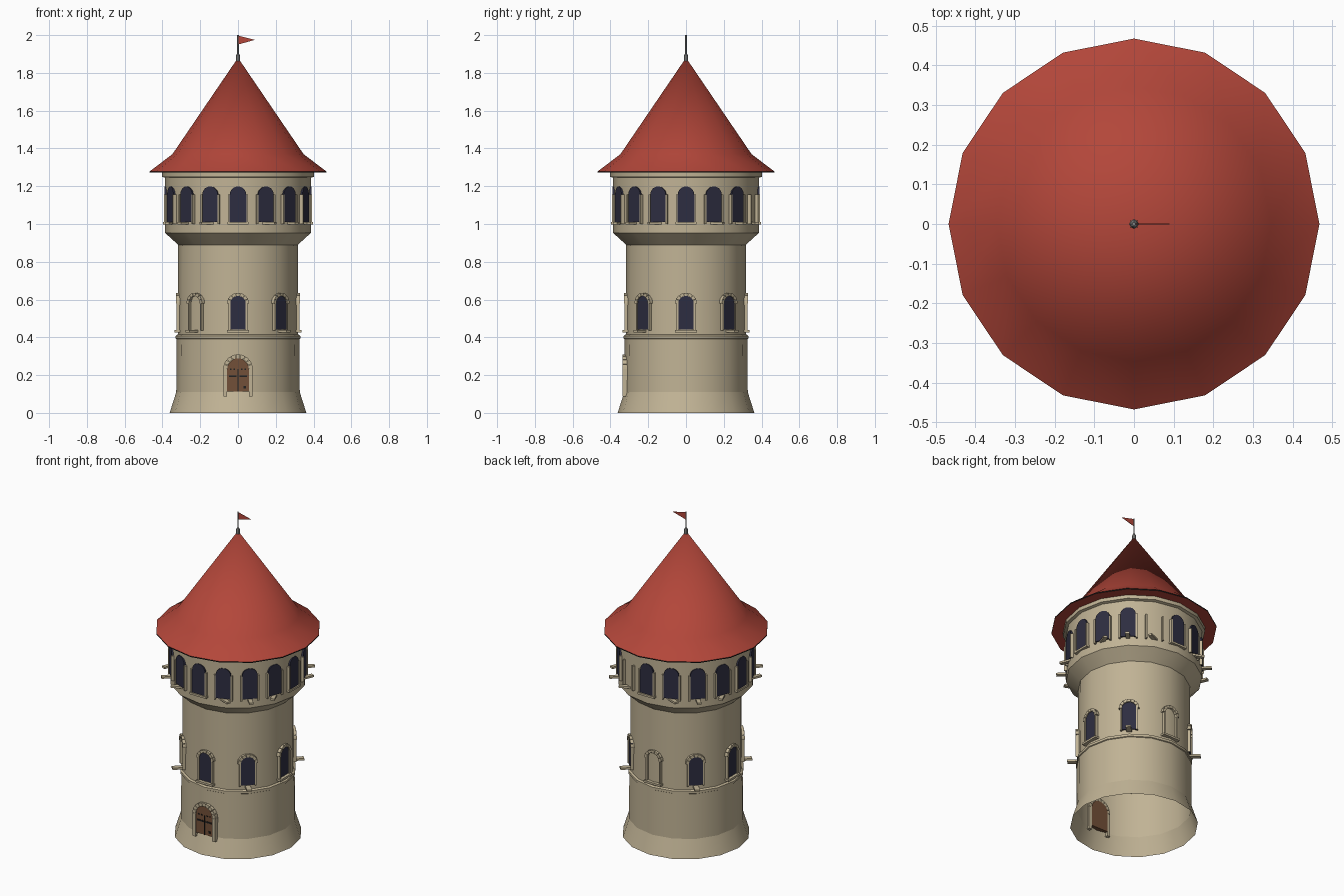
import bpy, bmesh, math
from mathutils import Matrix, Vector

cube = bpy.data.objects.get("Cube")
if cube:
    bpy.data.objects.remove(cube, do_unlink=True)


def material(name, rgb):
    m = bpy.data.materials.new(name)
    m.use_nodes = True
    m.diffuse_color = (*rgb, 1)
    bsdf = next(n for n in m.node_tree.nodes if n.type == 'BSDF_PRINCIPLED')
    bsdf.inputs["Base Color"].default_value = (*rgb, 1)
    bsdf.inputs["Roughness"].default_value = 0.9
    return m


STONE = material("pale stone", (0.53, 0.45, 0.30))
ROOF = material("red roof", (0.45, 0.062, 0.042))
GLASS = material("dark glass", (0.027, 0.027, 0.052))
WOOD = material("brown wood", (0.17, 0.08, 0.04))
IRON = material("black iron", (0.015, 0.015, 0.015))
METAL = material("grey metal", (0.25, 0.25, 0.24))

SIDES = 16


def finish(bm, name, mat, matrix=None, smooth=False):
    bmesh.ops.recalc_face_normals(bm, faces=bm.faces)
    me = bpy.data.meshes.new(name)
    bm.to_mesh(me)
    bm.free()
    me.materials.append(mat)
    ob = bpy.data.objects.new(name, me)
    bpy.context.collection.objects.link(ob)
    if matrix:
        ob.matrix_world = matrix
    if smooth:
        bpy.ops.object.select_all(action='DESELECT')
        ob.select_set(True)
        bpy.context.view_layer.objects.active = ob
        bpy.ops.object.shade_smooth_by_angle(angle=math.radians(30))
    return ob


def lathe(name, profile, mat, sides=SIDES):
    """Spin an (r, z) profile around the z axis."""
    bm = bmesh.new()
    verts = [bm.verts.new((r, 0, z)) for r, z in profile]
    edges = [bm.edges.new(p) for p in zip(verts, verts[1:])]
    bmesh.ops.spin(bm, geom=verts + edges, axis=(0, 0, 1), cent=(0, 0, 0),
                   angle=math.tau, steps=sides, use_merge=True)
    bmesh.ops.remove_doubles(bm, verts=bm.verts, dist=1e-5)
    return finish(bm, name, mat, smooth=True)


def turn(a):
    """Rotation bringing a front part to angle a, counted from the front to +x."""
    return Matrix.Rotation(math.radians(a), 4, 'Z')


def panel(name, outline, front, depth, mat, a=0, inner=None):
    """Extrude a front-facing outline inwards; with inner it becomes an open band."""
    bm = bmesh.new()
    out = [bm.verts.new((x, -front, z)) for x, z in outline]
    if inner:
        inn = [bm.verts.new((x, -front, z)) for x, z in inner]
        faces = [bm.faces.new((out[i], out[i + 1], inn[i + 1], inn[i]))
                 for i in range(len(out) - 1)]
    else:
        faces = [bm.faces.new(out)]
    ext = bmesh.ops.extrude_face_region(bm, geom=faces, use_keep_orig=True)
    moved = [g for g in ext["geom"] if isinstance(g, bmesh.types.BMVert)]
    bmesh.ops.translate(bm, verts=moved, vec=(0, depth, 0))
    return finish(bm, name, mat, turn(a))


def arc(r, z, start=180, end=0, n=10):
    return [(r * math.cos(math.radians(start + (end - start) * i / n)),
             z + r * math.sin(math.radians(start + (end - start) * i / n)))
            for i in range(n + 1)]


def arch(r, bottom, spring):
    return [(-r, bottom)] + arc(r, spring) + [(r, bottom)]


def rect(x0, x1, z0, z1):
    return [(x0, z0), (x0, z1), (x1, z1), (x1, z0)]


def arch_stones(name, r0, r1, z, front, depth, count, a=0):
    """Separate wedge stones around an arch."""
    step = 180 / count
    for i in range(count):
        s, e = 180 - i * step - 1, 180 - (i + 1) * step + 1
        panel(name, arc(r1, z, s, e, 2), front, depth, STONE, a,
              arc(r0, z, s, e, 2))


def sill(name, a, r, z, width=0.115, depth=0.03, height=0.012):
    """Sills turn against the wall, so the diagonal ones jut out."""
    bm = bmesh.new()
    bmesh.ops.create_cube(bm, size=1)
    bmesh.ops.scale(bm, vec=(width, depth, height), verts=bm.verts)
    place = Matrix.Translation(turn(a) @ Vector((0, -r, z))) @ turn(-a)
    finish(bm, name, STONE, place)


# Tower walls, open underneath
lathe("flared_base", [(0.362, 0), (0.327, 0.11)], STONE)
lathe("lower_wall", [(0.327, 0.11), (0.325, 0.39)], STONE)
lathe("wall_belt", [(0.325, 0.39), (0.33, 0.393), (0.33, 0.408), (0.319, 0.414)], STONE)
lathe("middle_wall", [(0.319, 0.41), (0.317, 0.89)], STONE)
lathe("corbel", [(0.317, 0.89), (0.386, 0.953)], STONE)
lathe("gallery_wall", [(0.386, 0.953), (0.386, 1.245)], STONE)
lathe("cornice", [(0.386, 1.245), (0.403, 1.25), (0.403, 1.275)], STONE)

# Roof, finial and flag
lathe("roof", [(0, 1.88), (0.347, 1.37), (0.468, 1.278)], ROOF)
lathe("roof_underside", [(0.468, 1.272), (0.38, 1.272)], ROOF)
lathe("roof_edge", [(0.468, 1.278), (0.468, 1.272)], IRON)
lathe("finial", [(0.012, 1.855), (0.011, 1.89), (0.006, 1.9), (0, 1.9)], METAL, 8)
lathe("flag_pole", [(0.004, 1.89), (0.004, 2.0), (0, 2.0)], METAL, 8)
panel("flag", [(0, 1.997), (0.09, 1.975), (0, 1.95)], 0.001, 0.002, ROOF)

# Eight middle windows, two of them blind
for k in range(8):
    a = 45 * k
    if a not in (180, 315):
        panel("middle_window_pane", arch(0.041, 0.442, 0.578), 0.321, 0.02, GLASS, a)
    for s in (-1, 1):
        panel("middle_window_jamb", rect(s * 0.041, s * 0.05, 0.437, 0.578),
              0.326, 0.025, STONE, a)
    arch_stones("middle_window_arch_stone", 0.041, 0.058, 0.578, 0.328, 0.026, 7, a)
    sill("middle_window_sill", a, 0.32, 0.432)

# Sixteen gallery windows, one of them blind
for k in range(SIDES):
    a = 360 / SIDES * k
    if k != 7:
        panel("gallery_window_pane", arch(0.044, 1.01, 1.155), 0.388, 0.02, GLASS, a)
    for s in (-1, 1):
        panel("gallery_window_jamb", rect(s * 0.044, s * 0.053, 1.0, 1.155),
              0.393, 0.025, STONE, a)
    sill("gallery_window_sill", a, 0.384, 1.004, 0.112, 0.024)

# Door with stone surround and ironwork
panel("door", arch(0.057, 0.112, 0.232), 0.33, 0.03, WOOD)
for s in (-1, 1):
    panel("door_jamb", rect(s * 0.057, s * 0.078, 0.088, 0.232), 0.337, 0.035, STONE)
    panel("door_hinge", rect(s * 0.008, s * 0.048, 0.19, 0.199), 0.333, 0.004, IRON)
    for x in (0.015, 0.035):
        panel("door_stud", rect(s * x, s * (x + 0.008), 0.228, 0.235), 0.333, 0.004, IRON)
arch_stones("door_arch_stone", 0.057, 0.078, 0.232, 0.337, 0.035, 9)
panel("door_gap", rect(-0.002, 0.002, 0.112, 0.232), 0.332, 0.003, IRON)
panel("door_handle", rect(0.03, 0.042, 0.13, 0.142), 0.335, 0.006, IRON)
